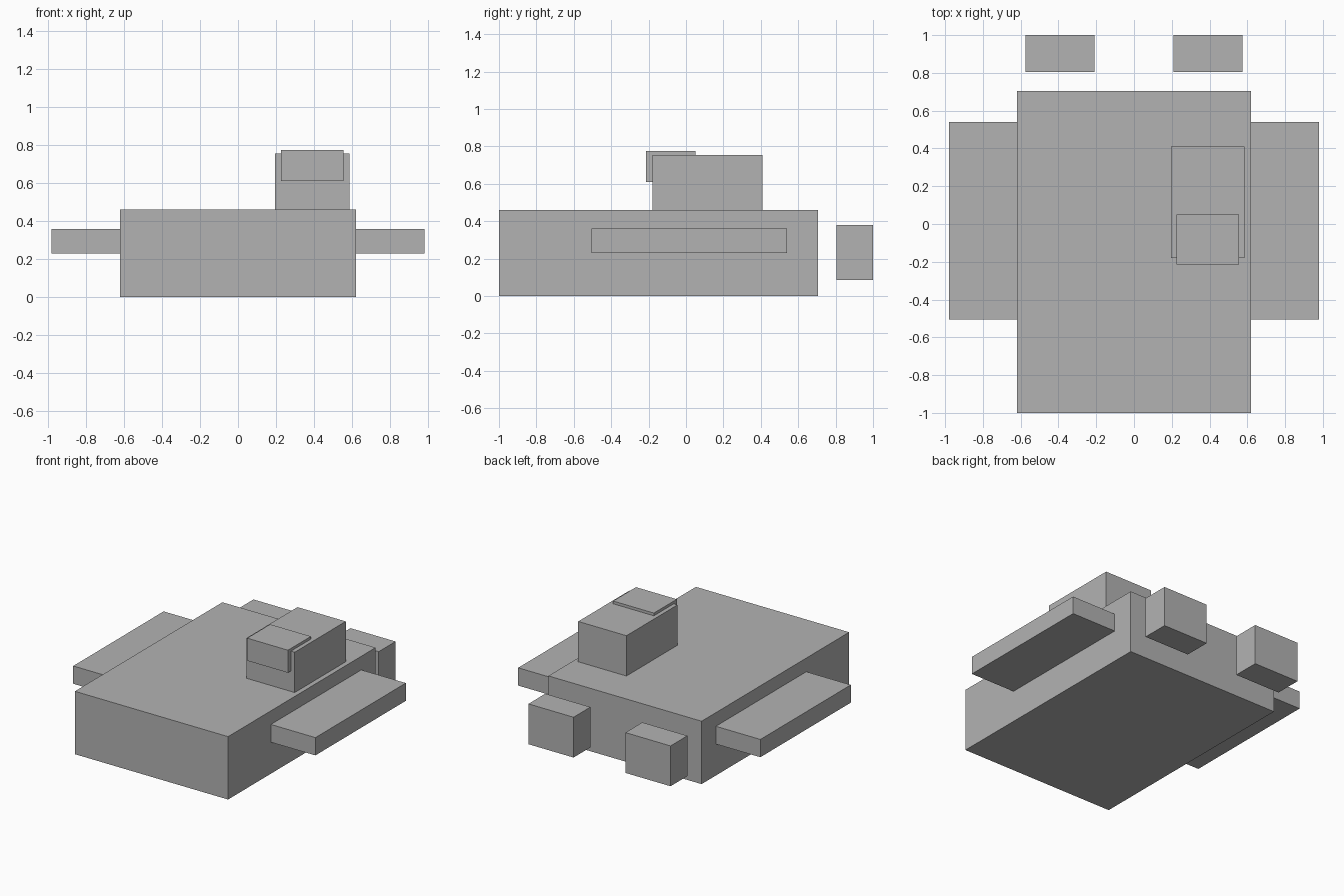
import bpy
from mathutils import Matrix, Vector
import bmesh

cube = bpy.data.objects.get("Cube")
if cube:
    bpy.data.objects.remove(cube, do_unlink=True)

grey = bpy.data.materials.new("plain_grey")
grey.use_nodes = True
colour = (0.45, 0.45, 0.45, 1)
grey.diffuse_color = colour
grey.node_tree.nodes["Principled BSDF"].inputs["Base Color"].default_value = colour


def box(name, low, high):
    """Flat-faced box between two opposite corners."""
    low, high = Vector(low), Vector(high)
    mesh = bpy.data.meshes.new(name)
    bm = bmesh.new()
    place = Matrix.Translation((low + high) / 2) @ Matrix.Diagonal((high - low).to_4d())
    place[3][3] = 1
    bmesh.ops.create_cube(bm, size=1, matrix=place)
    bm.to_mesh(mesh)
    bm.free()
    mesh.materials.append(grey)
    obj = bpy.data.objects.new(name, mesh)
    bpy.context.collection.objects.link(obj)
    return obj


# Main hull
box("hull", (-0.62, -1, 0), (0.62, 0.705, 0.46))

# Offset cabin with its overhanging window block
box("cabin", (0.195, -0.18, 0.46), (0.585, 0.41, 0.755))
box("cabin_window", (0.225, -0.215, 0.61), (0.555, 0.05, 0.775))

# Mirrored side wings and detached rear engines
for side, sign in (("left", 1), ("right", -1)):
    for name, inner, outer, y, z in (
        ("wing", 0.62, 0.98, (-0.505, 0.54), (0.23, 0.36)),
        ("engine", 0.21, 0.575, (0.805, 1), (0.085, 0.38)),
    ):
        x = sorted((sign * inner, sign * outer))
        box(f"{side}_{name}", (x[0], y[0], z[0]), (x[1], y[1], z[1]))
